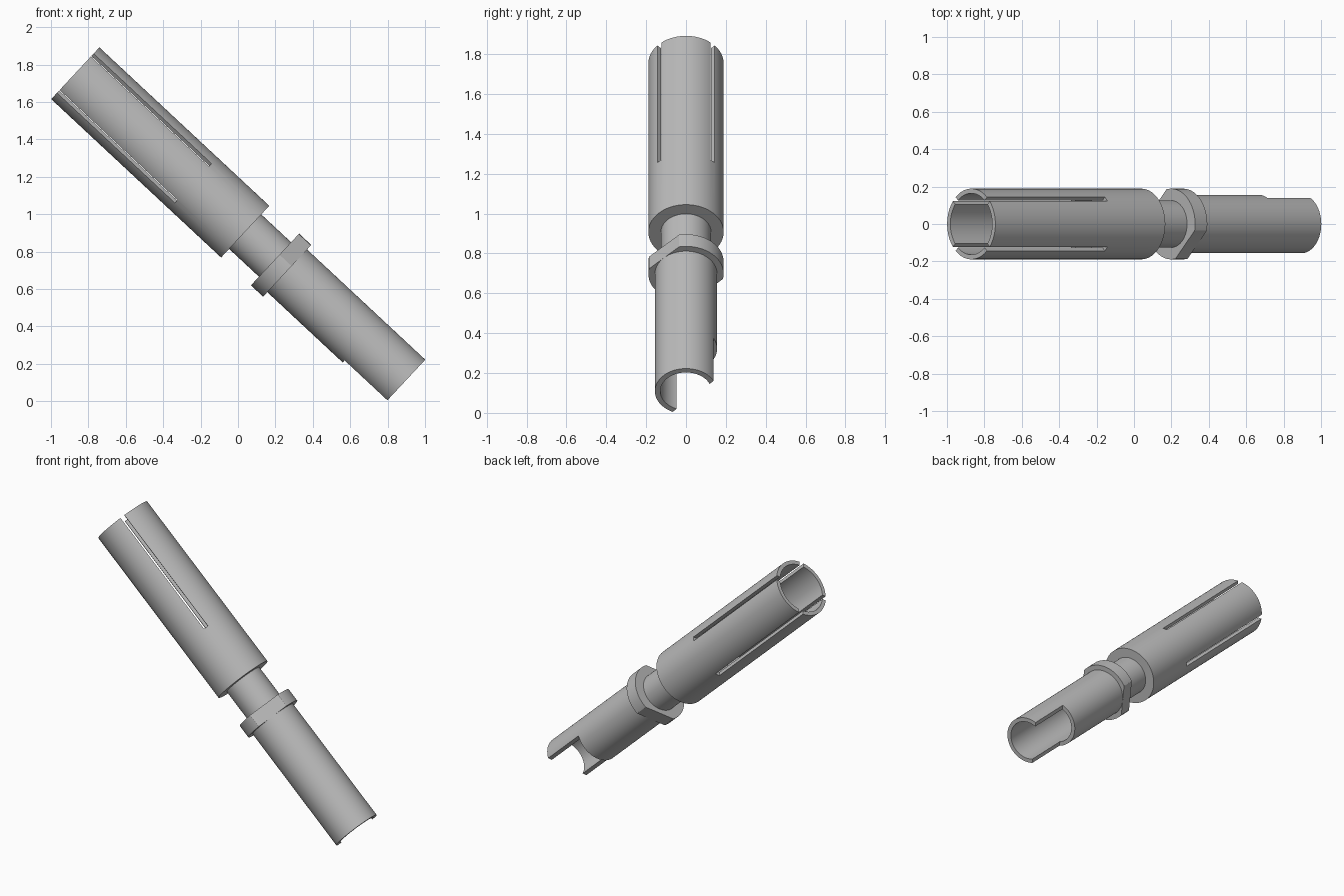
import bpy, bmesh, math
from mathutils import Matrix, Vector

if "Cube" in bpy.data.objects:
    bpy.data.objects.remove(bpy.data.objects["Cube"], do_unlink=True)

# Frame along the pin: local x = back, local y = upward across, local z = down the axis
axis = Vector((0.7315, 0, -0.682)).normalized()
across = Vector((-axis.z, 0, axis.x))
FRAME = Matrix((Vector((0, 1, 0)), across, axis)).transposed().to_4x4()
FRAME.translation = (-0.87, 0, 1.754)

metal = bpy.data.materials.new("grey_metal")
metal.use_nodes = True
grey = (0.5, 0.5, 0.5, 1)
metal.diffuse_color = grey
metal.node_tree.nodes["Principled BSDF"].inputs["Base Color"].default_value = grey


def make_object(name, bm):
    bmesh.ops.recalc_face_normals(bm, faces=bm.faces)
    mesh = bpy.data.meshes.new(name)
    bm.to_mesh(mesh)
    bm.free()
    mesh.materials.append(metal)
    obj = bpy.data.objects.new(name, mesh)
    obj.matrix_world = FRAME
    bpy.context.collection.objects.link(obj)
    return obj


def lathe(name, profile, steps=72):
    """Turn a (radius, distance) profile that starts and ends on the axis."""
    bm = bmesh.new()
    verts = [bm.verts.new((r, 0, s)) for r, s in profile]
    edges = [bm.edges.new(pair) for pair in zip(verts, verts[1:])]
    bmesh.ops.spin(bm, geom=verts + edges, cent=(0, 0, 0), axis=(0, 0, 1),
                   angle=math.tau, steps=steps)
    bmesh.ops.remove_doubles(bm, verts=bm.verts, dist=1e-5)
    return make_object(name, bm)


def box(name, low, high, degrees):
    """Box between two corners, turned about the pin axis."""
    low, high = Vector(low), Vector(high)
    bm = bmesh.new()
    bmesh.ops.create_cube(bm, size=1)
    bmesh.ops.scale(bm, vec=high - low, verts=bm.verts)
    bmesh.ops.translate(bm, vec=(low + high) / 2, verts=bm.verts)
    bmesh.ops.rotate(bm, cent=(0, 0, 0), verts=bm.verts,
                     matrix=Matrix.Rotation(math.radians(degrees), 3, 'Z'))
    obj = make_object(name, bm)
    obj.hide_render = True
    return obj


def carve(obj, cutter, operation='DIFFERENCE'):
    mod = obj.modifiers.new("carve", 'BOOLEAN')
    mod.operation, mod.object, mod.solver = operation, cutter, 'EXACT'
    bpy.context.view_layer.objects.active = obj
    bpy.ops.object.modifier_apply(modifier=mod.name)
    bpy.data.objects.remove(cutter, do_unlink=True)


# Socket sleeve with four slots
sleeve = lathe("socket_sleeve", [(0, 1.242), (0.189, 1.242), (0.189, 0),
                                 (0.164, 0), (0.164, 0.98), (0, 0.98)])
for turn in (45, 135):
    carve(sleeve, box("slot_cutter", (-0.3, -0.015, -0.1), (0.3, 0.015, 0.862), turn))

# Narrow neck between sleeve and collar
neck = lathe("neck", [(0, 1.2), (0.126, 1.2), (0.126, 1.5), (0, 1.5)])

# Collar with two opposite flats
collar = lathe("collar", [(0, 1.46), (0.189, 1.46), (0.189, 1.549), (0, 1.549)])
carve(collar, box("flats_cutter", (-0.156, -0.3, 1.4), (0.156, 0.3, 1.6), -45), 'INTERSECT')

# Hollow wire barrel with an open side at its end
barrel = lathe("wire_barrel", [(0, 1.5), (0.156, 1.5), (0.156, 2.413),
                               (0.129, 2.413), (0.129, 1.75), (0, 1.75)])
carve(barrel, box("opening_cutter", (0.05, -0.3, 2.1), (0.3, 0.3, 2.5), -44))

# Smooth round walls, sharp rims
bpy.ops.object.select_all(action='DESELECT')
for part in (sleeve, neck, collar, barrel):
    part.select_set(True)
bpy.context.view_layer.objects.active = sleeve
bpy.ops.object.shade_smooth_by_angle(angle=math.radians(30))
